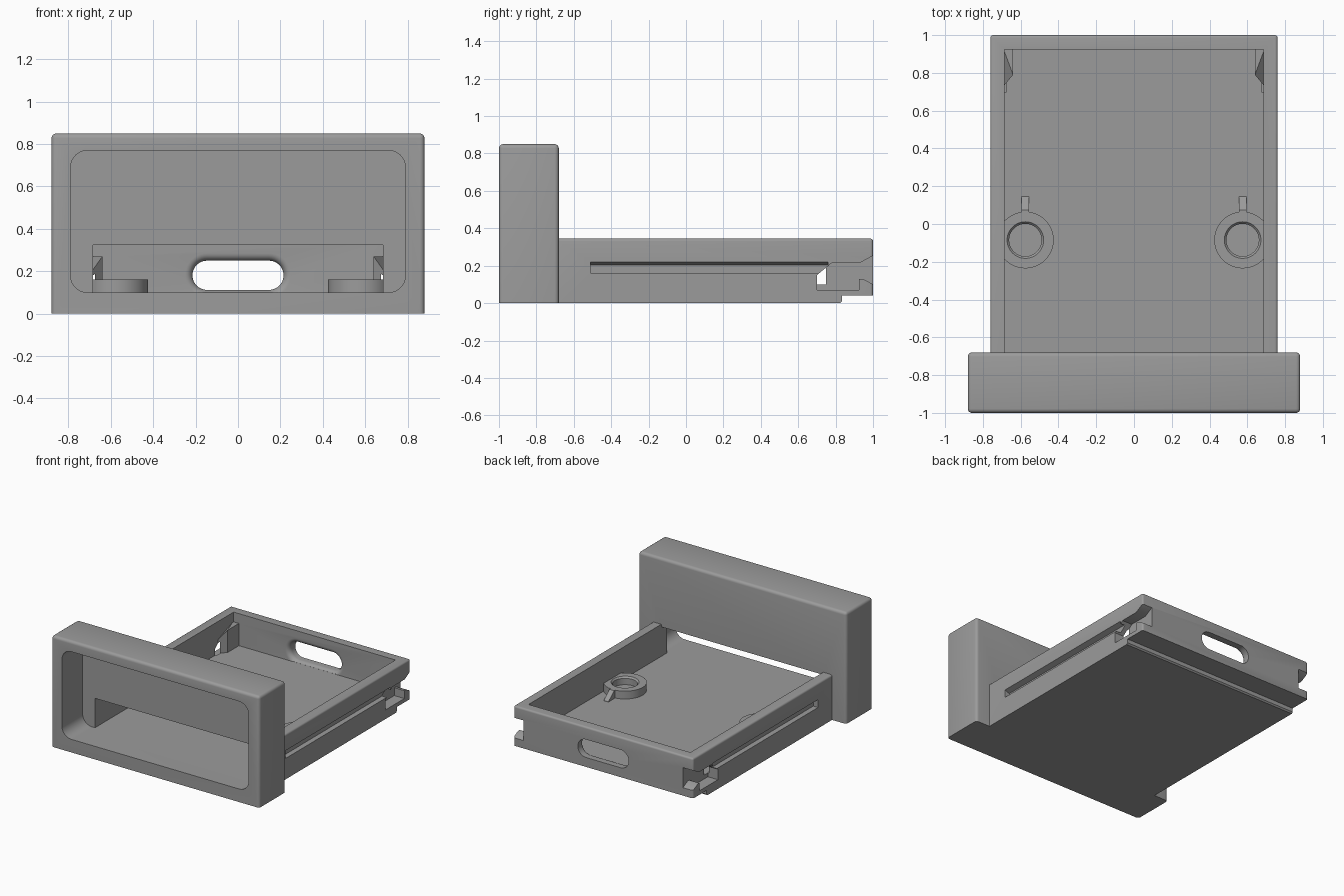
import bpy, bmesh, math

if "Cube" in bpy.data.objects:
    bpy.data.objects.remove(bpy.data.objects["Cube"])

grey = bpy.data.materials.new("mid grey")
grey.diffuse_color = (0.33, 0.33, 0.33, 1)
grey.use_nodes = True
grey.node_tree.nodes["Principled BSDF"].inputs["Base Color"].default_value = grey.diffuse_color


def loft(name, rings, bevel=0, pick=None):
    """Join equal rings of points into a capped solid, optionally bevelling picked edges."""
    bm = bmesh.new()
    vs = [[bm.verts.new(p) for p in r] for r in rings]
    n = len(rings[0])
    for a, b in zip(vs, vs[1:]):
        for i in range(n):
            j = (i + 1) % n
            bm.faces.new((a[i], a[j], b[j], b[i]))
    bm.faces.new(vs[0][::-1])
    bm.faces.new(vs[-1])
    bmesh.ops.recalc_face_normals(bm, faces=bm.faces)
    if bevel:
        edges = [e for e in bm.edges if pick(e)]
        bmesh.ops.bevel(bm, geom=edges, offset=bevel, segments=4, profile=0.5,
                        affect='EDGES', clamp_overlap=True)
    me = bpy.data.meshes.new(name)
    bm.to_mesh(me)
    bm.free()
    me.materials.append(grey)
    ob = bpy.data.objects.new(name, me)
    bpy.context.collection.objects.link(ob)
    return ob


def prism(name, pts, axis, lo, hi, **kw):
    """Extrude a 2D outline along x, y or z."""
    place = {'x': lambda p, t: (t, p[0], p[1]),
             'y': lambda p, t: (p[0], t, p[1]),
             'z': lambda p, t: (p[0], p[1], t)}[axis]
    return loft(name, [[place(p, t) for p in pts] for t in (lo, hi)], **kw)


def box(name, x0, x1, y0, y1, z0, z1, **kw):
    return prism(name, [(x0, y0), (x1, y0), (x1, y1), (x0, y1)], 'z', z0, z1, **kw)


def round_rect(x0, x1, z0, z1, r, seg=10):
    pts = []
    corners = [(x1 - r, z1 - r), (x0 + r, z1 - r), (x0 + r, z0 + r), (x1 - r, z0 + r)]
    for k, (cx, cz) in enumerate(corners):
        for i in range(seg + 1):
            a = (k + i / seg) * math.pi / 2
            pts.append((cx + r * math.cos(a), cz + r * math.sin(a)))
    return pts


def circle(cx, cy, r, n=48):
    return [(cx + r * math.cos(2 * math.pi * i / n), cy + r * math.sin(2 * math.pi * i / n))
            for i in range(n)]


def combine(ob, other, op='DIFFERENCE'):
    m = ob.modifiers.new("cut", 'BOOLEAN')
    m.operation, m.solver, m.object = op, 'EXACT', other
    bpy.context.view_layer.objects.active = ob
    bpy.ops.object.modifier_apply(modifier=m.name)
    bpy.data.objects.remove(other)


# Front panel with a deep rounded recess and a low opening into the tray
panel = box("front_panel", -0.88, 0.88, -1, -0.68, 0, 0.85, bevel=0.022,
            pick=lambda e: max(v.co.z for v in e.verts) > 0.1)
combine(panel, prism("recess_cutter", round_rect(-0.79, 0.79, 0.1, 0.77, 0.08), 'y', -1.1, -0.75))
combine(panel, box("opening_cutter", -0.685, 0.685, -0.8, -0.6, 0.1, 0.325))

# Tray body with a stepped underside at the back
outline = [(-0.68, 0), (0.825, 0), (0.835, 0.01), (0.835, 0.04), (1, 0.04), (1, 0.345), (-0.68, 0.345)]


def tray_edge(e):
    a, b = (v.co for v in e.verts)
    top = a.z > 0.34 and b.z > 0.34
    back = a.y > 0.99 and b.y > 0.99 and abs(a.x - b.x) < 0.01
    return back or (top and max(a.y, b.y) > 0.9)


tray = prism("tray", outline, 'x', -0.76, 0.76, bevel=0.014, pick=tray_edge)
combine(tray, box("inside_cutter", -0.685, 0.685, -0.8, 0.925, 0.1, 0.5))

# Corner blocks inside the back corners, backing the side pockets
for s in (-1, 1):
    low = [(s * 0.72, 0.692), (s * 0.64, 0.79), (s * 0.64, 0.95), (s * 0.72, 0.95)]
    low[0] = (s * 0.70, 0.718)
    low[3] = (s * 0.70, 0.95)
    heights = (0.185, 0.27, 0.27, 0.27)
    tops = [(s * 0.70, 0.718)] + low[1:]
    block = loft("corner_block", [[(x, y, 0.09) for x, y in low],
                                  [(x, y, h) for (x, y), h in zip(tops, heights)]])
    ridge = block.data
    # Split the sloped cap so that its front corner falls away cleanly
    bm = bmesh.new()
    bm.from_mesh(ridge)
    bmesh.ops.triangulate(bm, faces=bm.faces)
    bm.to_mesh(ridge)
    bm.free()
    combine(tray, block, 'UNION')

# Long side grooves and funnel-shaped back pockets
pocket = [(0.70, 0.07), (0.925, 0.07), (0.925, 0.13), (0.945, 0.13), (1.02, 0.09),
          (1.02, 0.265), (0.93, 0.215), (0.78, 0.215), (0.70, 0.15)]
for s in (-1, 1):
    groove = [(s * 0.80, 0.16), (s * 0.72, 0.16), (s * 0.72, 0.205),
              (s * 0.76, 0.22), (s * 0.80, 0.22)]
    combine(tray, prism("groove_cutter", groove, 'y', -0.51, 0.76))
    combine(tray, prism("pocket_cutter", pocket, 'x', *sorted((s * 0.675, s * 0.80))))

# Finger slot through the back wall, rounded over on the inside
rings = []
for y, off in [(1.1, 0), (0.96, 0)] + [
        (0.96 - 0.035 * math.sin(a), 0.035 * (1 - math.cos(a)))
        for a in (i * math.pi / 12 for i in range(1, 7))] + [(0.915, 0.035)]:
    pts = round_rect(-0.215 - off, 0.215 + off, 0.112 - off, 0.25 + off, 0.069 + off)
    rings.append([(x, y, max(z, 0.1005)) for x, z in pts])
combine(tray, loft("slot_cutter", rings))

# Ring seats on the floor against the side walls, each with a small sloped fin
for s in (-1, 1):
    cx, cy = s * 0.575, -0.085
    seat = prism("ring_seat", circle(cx, cy, 0.15), 'z', 0.095, 0.16)
    combine(seat, box("trim_cutter", *sorted((s * 0.69, s * 0.9)), -0.5, 0.5, 0, 0.5))
    hole = loft("hole_cutter", [[(x, y, z) for x, y in circle(cx, cy, r)]
                                for z, r in ((0.05, 0.086), (0.148, 0.086), (0.172, 0.108))])
    combine(seat, hole)
    fin = [(0.02, 0.095), (0.145, 0.095), (0.145, 0.102), (0.075, 0.16), (0.02, 0.16)]
    prism("seat_fin", fin, 'x', cx - 0.02, cx + 0.02)

# Smooth the rounded parts while keeping hard edges
for ob in list(bpy.context.collection.objects):
    bpy.ops.object.select_all(action='DESELECT')
    ob.select_set(True)
    bpy.context.view_layer.objects.active = ob
    bpy.ops.object.shade_smooth_by_angle(angle=math.radians(30))
